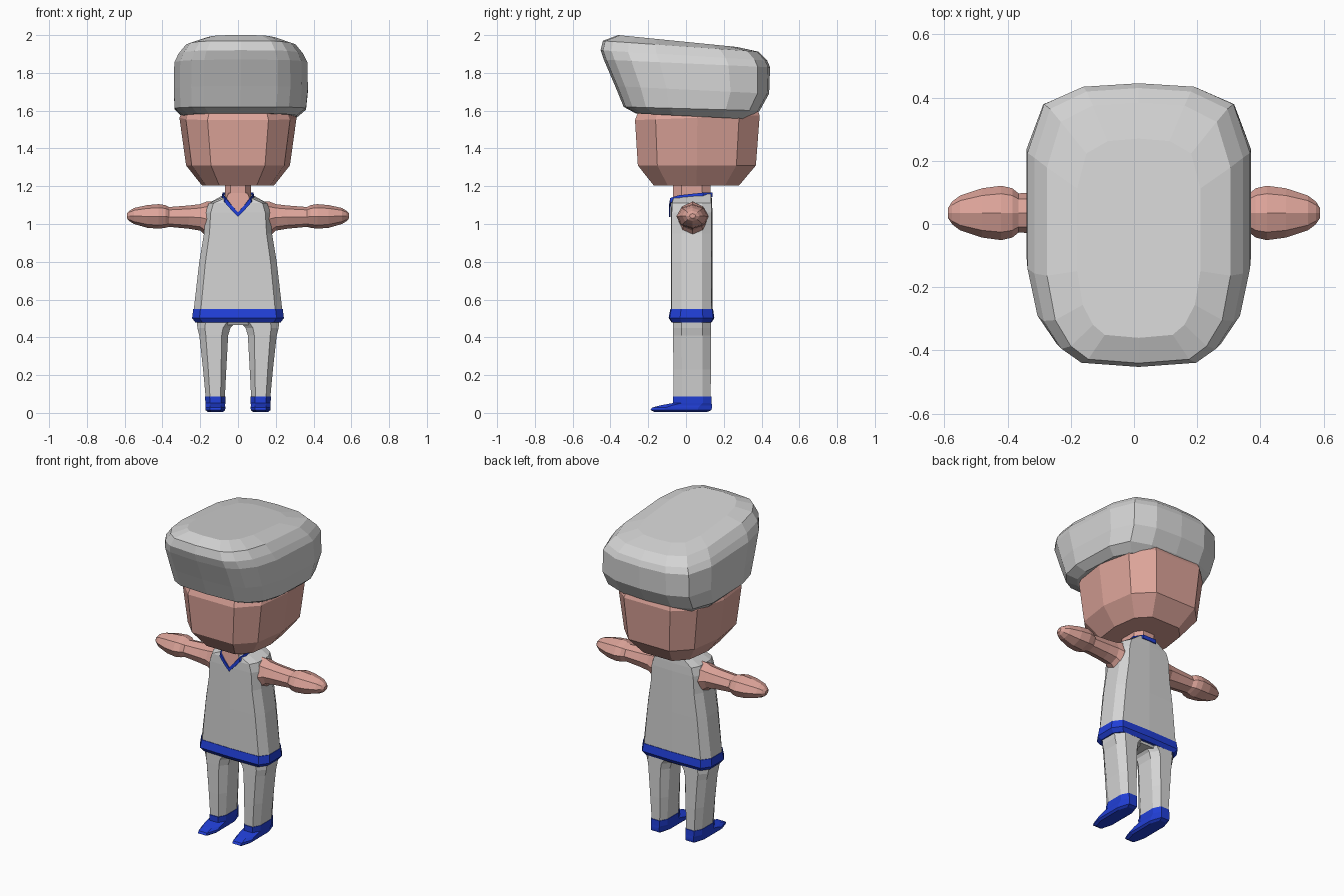
import bpy, bmesh, math


def material(name, rgb):
    m = bpy.data.materials.new(name)
    m.diffuse_color = (*rgb, 1)
    return m


WHITE = material("pale grey", (0.66, 0.66, 0.66))
SKIN = material("skin pink", (0.72, 0.37, 0.32))
BLUE = material("royal blue", (0.015, 0.05, 0.68))


def skin_rings(name, rings, mat):
    """Bridge successive point rings and cap both ends."""
    bm = bmesh.new()
    loops = [[bm.verts.new(p) for p in r] for r in rings]
    for a, b in zip(loops, loops[1:]):
        n = len(a)
        for i in range(n):
            j = (i + 1) % n
            bm.faces.new((a[i], a[j], b[j], b[i]))
    bm.faces.new(loops[0][::-1])
    bm.faces.new(loops[-1])
    bmesh.ops.recalc_face_normals(bm, faces=bm.faces)
    return finish(name, bm, mat)


def finish(name, bm, mat):
    me = bpy.data.meshes.new(name)
    bm.to_mesh(me)
    bm.free()
    me.materials.append(mat)
    ob = bpy.data.objects.new(name, me)
    bpy.context.collection.objects.link(ob)
    return ob


def outline(half):
    """Mirror the right half of a unit outline into a full loop."""
    return half + [(-x, y) for x, y in reversed(half) if x > 0]


def loft(name, levels, shape, mat):
    """levels: x centre or (left, right), front y, back y, front z, back z."""
    rings = []
    for x0, x1, y0, y1, zf, zb in levels:
        rings.append([((x0 + x1) / 2 + u * (x1 - x0) / 2,
                       (y0 + y1) / 2 + v * (y1 - y0) / 2,
                       zf + (zb - zf) * (v + 1) / 2) for u, v in shape])
    return skin_rings(name, rings, mat)


HEAD = outline([(.52, -1), (.89, -.67), (1, 0), (.89, .67), (.52, 1)])
HAIR = outline([(0, -1), (.55, -.97), (.74, -.87), (.91, -.67), (1, -.33),
                (1, .5), (.85, .85), (.5, .975), (0, 1)])
BODY = outline([(0, -1), (.84, -.96), (1, -.5), (1, .5), (.84, .96), (0, 1)])
LIMB = outline([(.55, -1), (1, -.55), (1, .55), (.55, 1)])

# Head and neck
loft("head", [(-.19, .19, -.17, .28, 1.203, 1.203),
              (-.275, .275, -.255, .37, 1.31, 1.31),
              (-.31, .31, -.27, .39, 1.55, 1.575),
              (-.27, .27, -.23, .36, 1.65, 1.65)], HEAD, SKIN)
loft("neck", [(-.07, .07, -.07, .13, 1.08, 1.08),
              (-.07, .07, -.07, .13, 1.22, 1.22)], LIMB, SKIN)

# Swept hair with overhanging front
loft("hair", [(-.29, .31, -.265, .34, 1.585, 1.555),
              (-.335, .36, -.33, .39, 1.62, 1.60),
              (-.34, .37, -.375, .44, 1.73, 1.69),
              (-.337, .367, -.435, .445, 1.87, 1.83),
              (-.315, .345, -.452, .43, 1.92, 1.865),
              (-.275, .305, -.44, .385, 1.97, 1.912),
              (-.18, .21, -.36, .27, 2.0, 1.937)], HAIR, WHITE)

# Shirt, hem and hips
loft("shirt", [(-.235, .235, -.08, .14, .54, .54),
               (-.205, .205, -.08, .14, .80, .80),
               (-.18, .18, -.08, .14, .95, .95),
               (-.172, .172, -.08, .14, 1.06, 1.06),
               (-.155, .155, -.078, .138, 1.11, 1.11),
               (-.075, .075, -.07, .135, 1.14, 1.16)], BODY, WHITE)
loft("shirt_hem", [(-.225, .225, -.075, .135, .478, .478),
                   (-.243, .243, -.092, .15, .502, .502),
                   (-.237, .237, -.083, .143, .55, .55)], BODY, BLUE)
loft("hips", [(-.19, .19, -.055, .115, .465, .465),
              (-.215, .215, -.07, .13, .50, .50)], BODY, WHITE)

# V neckline: a thin skin plate with a blue trim around it
bm = bmesh.new()
bm.faces.new([bm.verts.new(p) for p in
              ((0, -.086, 1.05), (.062, -.08, 1.135), (.05, -.072, 1.165),
               (-.05, -.072, 1.165), (-.062, -.08, 1.135))])
bmesh.ops.recalc_face_normals(bm, faces=bm.faces)
finish("neck_opening", bm, SKIN)

half = [(0, -.09, 1.062), (.035, -.09, 1.1), (.066, -.084, 1.137),
        (.08, -.04, 1.152), (.082, .09, 1.166), (.045, .14, 1.168)]
path = half + [(-x, y, z) for x, y, z in reversed(half) if x > 0]
bm = bmesh.new()
top = [bm.verts.new(p) for p in path]
low = [bm.verts.new((x * 1.06, y, z - .024)) for x, y, z in path]
for i in range(len(path)):
    j = (i + 1) % len(path)
    bm.faces.new((low[i], low[j], top[j], top[i]))
bmesh.ops.recalc_face_normals(bm, faces=bm.faces)
collar = finish("collar_trim", bm, BLUE)
solid = collar.modifiers.new("thickness", "SOLIDIFY")
solid.thickness = .007

# Arms: x, half depth, bottom z, top z
ARM = [(.12, .075, .94, 1.12), (.168, .078, .935, 1.118), (.20, .07, .965, 1.105),
       (.26, .066, .975, 1.098), (.365, .062, .985, 1.09), (.385, .078, .98, 1.1),
       (.42, .086, .975, 1.105), (.48, .078, .98, 1.1), (.55, .055, 1.0, 1.085),
       (.575, .036, 1.015, 1.07), (.588, .016, 1.03, 1.055)]
# Legs and shoes are written for the right side and mirrored
LEG = [(.07, .17, -.065, .13, .07, .07), (.062, .185, -.067, .132, .23, .23),
       (.052, .205, -.068, .132, .41, .41), (.04, .215, -.068, .132, .45, .45),
       (.015, .218, -.068, .132, .478, .478), (.01, .218, -.068, .132, .5, .5)]
SHOE = [(.08, .16, -.165, .115, .004, .006), (.068, .172, -.188, .135, .015, .015),
        (.067, .173, -.18, .137, .028, .028), (.068, .172, -.135, .137, .04, .04),
        (.067, .173, -.07, .136, .052, .052), (.066, .174, -.07, .135, .087, .087)]
for side, s in (("right", 1), ("left", -1)):
    rings = []
    for x, d, z0, z1 in ARM:
        rings.append([(s * x,
                       .035 + d * math.cos(math.tau * k / 8),
                       (z0 + z1) / 2 + (z1 - z0) / 2 * math.sin(math.tau * k / 8))
                      for k in range(8)])
    skin_rings(side + "_arm", rings, SKIN)
    for part, levels, mat in (("leg", LEG, WHITE), ("shoe", SHOE, BLUE)):
        loft(f"{side}_{part}", [(s * a, s * b, *r) for a, b, *r in levels], LIMB, mat)
